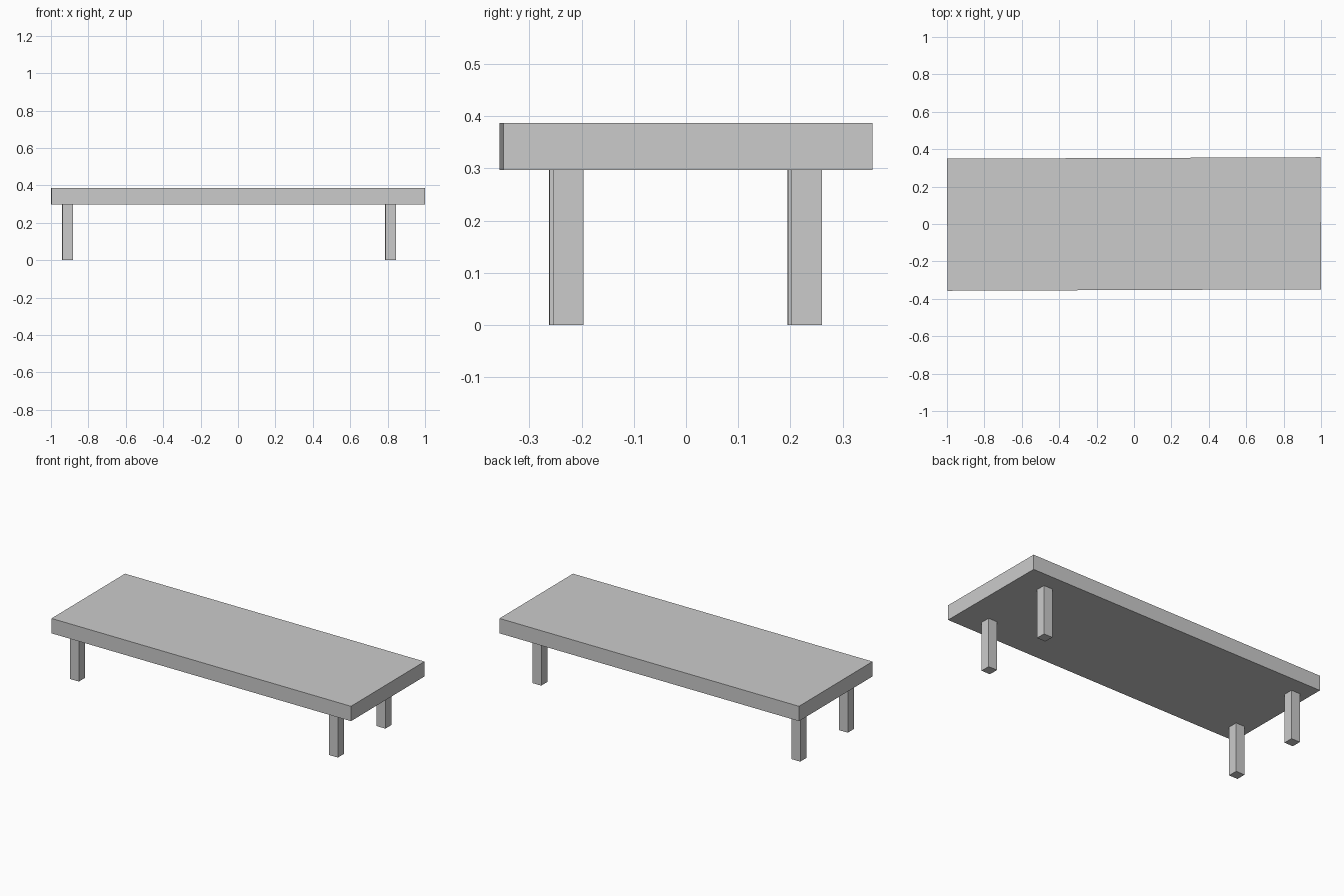
import bpy
from mathutils import Matrix

if "Cube" in bpy.data.objects:
    bpy.data.objects.remove(bpy.data.objects["Cube"])

TURN = Matrix.Rotation(0.004, 4, 'Z')  # the whole table sits very slightly turned


def box(name, center, size):
    bpy.ops.mesh.primitive_cube_add(size=1)
    obj = bpy.context.object
    obj.name = name
    obj.data.transform(TURN @ Matrix.Translation(center) @ Matrix.Diagonal((*size, 1)))
    return obj


TOP_BOTTOM, TOP_HEIGHT = 0.297, 0.387
LEG = 0.058

# Thick slab top
box("table_top", (0, 0, (TOP_BOTTOM + TOP_HEIGHT) / 2),
    (1.997, 0.706, TOP_HEIGHT - TOP_BOTTOM))

# Four square legs, set off-centre along the length
for side, x in (("left", -0.911), ("right", 0.816)):
    for end, y in (("front", -0.229), ("back", 0.2275)):
        box(f"{end}_{side}_leg", (x, y, TOP_BOTTOM / 2), (LEG, LEG, TOP_BOTTOM))
